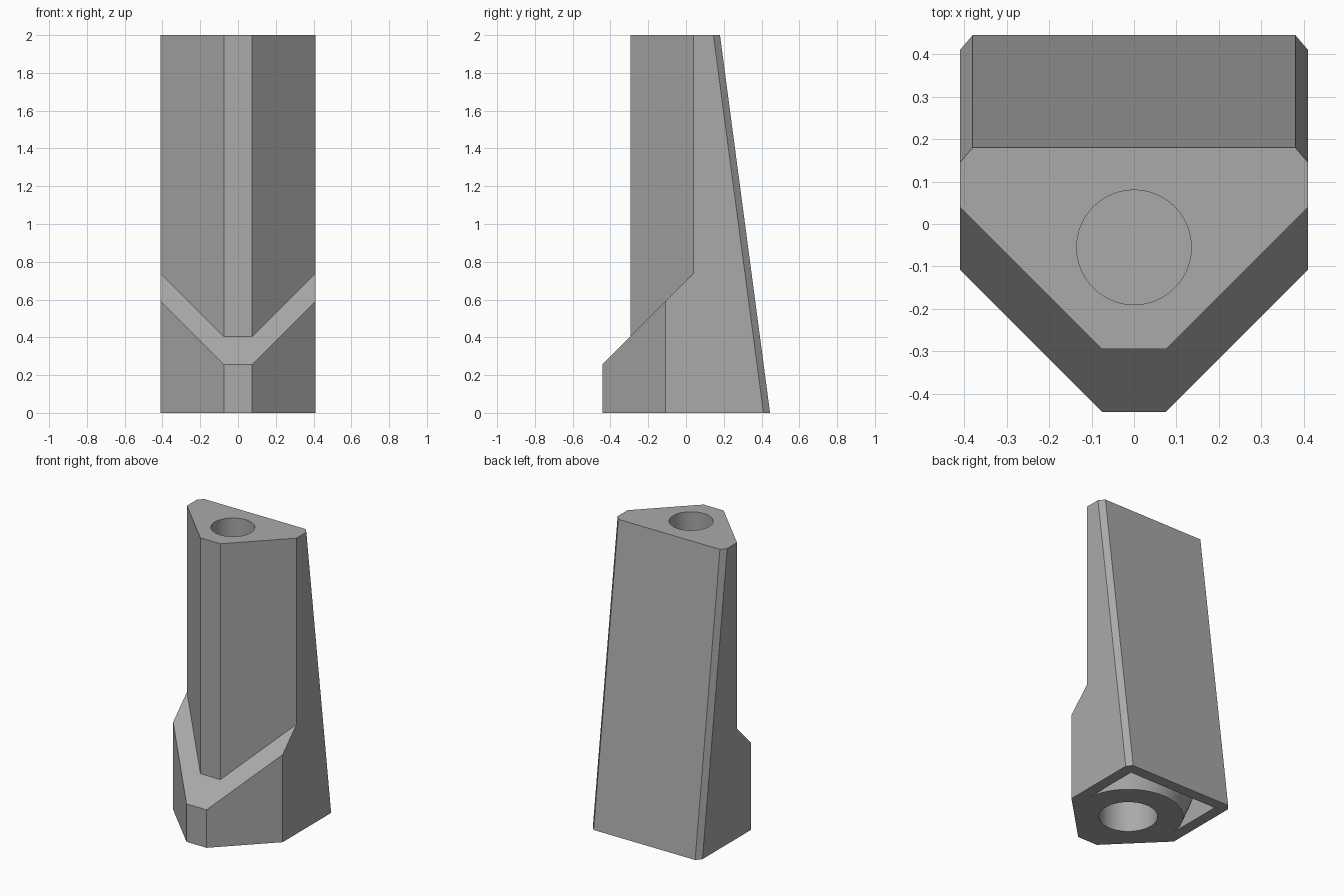
import bpy, bmesh
from mathutils import Matrix

if "Cube" in bpy.data.objects:
    bpy.data.objects.remove(bpy.data.objects["Cube"], do_unlink=True)

grey = bpy.data.materials.new("mid_grey")
grey.use_nodes = True
colour = (0.4, 0.4, 0.4, 1)
grey.diffuse_color = colour
grey.node_tree.nodes["Principled BSDF"].inputs["Base Color"].default_value = colour

HEIGHT = 2.0
LEAN = 0.1325      # how far the back wall moves forward per unit of height
BORE_Y = -0.055    # centre line of both holes


def make_object(name, bm):
    bmesh.ops.recalc_face_normals(bm, faces=bm.faces)
    mesh = bpy.data.meshes.new(name)
    bm.to_mesh(mesh)
    bm.free()
    mesh.materials.append(grey)
    obj = bpy.data.objects.new(name, mesh)
    bpy.context.collection.objects.link(obj)
    return obj


def cone(name, r_low, r_high, z_low, z_high):
    bm = bmesh.new()
    spot = Matrix.Translation((0, BORE_Y, (z_low + z_high) / 2))
    bmesh.ops.create_cone(bm, cap_ends=True, segments=64, radius1=r_low,
                          radius2=r_high, depth=z_high - z_low, matrix=spot)
    return make_object(name, bm)


def subtract(target, cutter):
    cutter.hide_render = True
    mod = target.modifiers.new("cut", "BOOLEAN")
    mod.operation, mod.solver, mod.object = "DIFFERENCE", "EXACT", cutter
    bpy.context.view_layer.objects.active = target
    bpy.ops.object.modifier_apply(modifier=mod.name)
    bpy.data.objects.remove(cutter, do_unlink=True)


# Leaning body with a pointed front and a sloped ledge
bm = bmesh.new()


def ring(points):
    return [bm.verts.new(p) for p in points]


def nose(shift, height):
    """Front outline from left to right; height is a function of y."""
    half = [(0.41, 0.04 - shift), (0.075, -0.295 - shift)]
    plan = half + [(-x, y) for x, y in reversed(half)]
    return ring([(x, y, height(y)) for x, y in plan])


def rear(z):
    half = [(0.41, 0.41), (0.38, 0.445)]
    plan = half + [(-x, y) for x, y in reversed(half)]
    return ring([(x, y - LEAN * z, z) for x, y in plan])


fronts = [nose(0.148, lambda y: 0),
          nose(0.148, lambda y: y + 0.7),
          nose(0, lambda y: y + 0.7),
          nose(0, lambda y: HEIGHT)]
back_low, back_high = rear(0), rear(HEIGHT)

for low, high in zip(fronts, fronts[1:]):
    for i in range(3):
        bm.faces.new((low[i], low[i + 1], high[i + 1], high[i]))
for i in range(3):
    bm.faces.new((back_low[i], back_low[i + 1], back_high[i + 1], back_high[i]))
for end in (0, -1):
    bm.faces.new([f[end] for f in fronts] + [back_high[end], back_low[end]])
bm.faces.new(fronts[0] + back_low[::-1])
bm.faces.new(fronts[-1] + back_high[::-1])
body = make_object("body", bm)

# Underside cavity following the back wall, wrapped round a flared socket
bm = bmesh.new()
bmesh.ops.create_cube(bm, size=1)
for v in bm.verts:
    z = 0.6 if v.co.z > 0 else -0.02
    y = 0.37 - LEAN * z if v.co.y > 0 else BORE_Y
    v.co = (0.67 * v.co.x, y, z)
cavity = make_object("cavity", bm)
subtract(cavity, cone("socket_flare", 0.321, 0.648, -0.04, 0.8))
subtract(body, cavity)

# Blind round holes in the two ends
subtract(body, cone("bottom_hole", 0.18, 0.18, -0.1, 0.5))
subtract(body, cone("top_hole", 0.135, 0.135, HEIGHT - 0.5, HEIGHT + 0.1))

bpy.ops.object.select_all(action="DESELECT")
body.select_set(True)
bpy.context.view_layer.objects.active = body
bpy.ops.object.shade_smooth_by_angle(angle=0.5)
